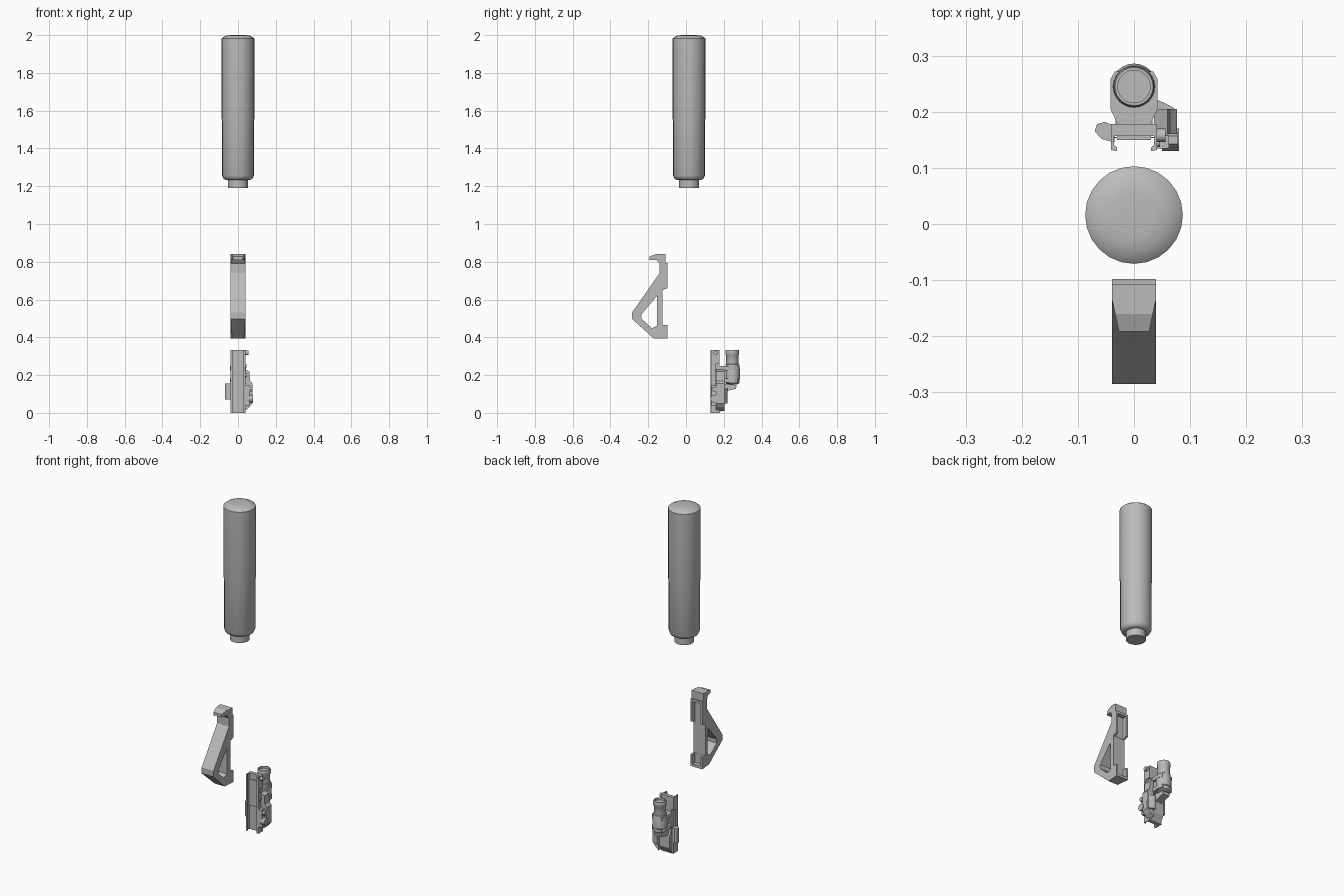
import bpy, bmesh, math
from mathutils import Vector, Matrix

cube = bpy.data.objects.get("Cube")
if cube:
    bpy.data.objects.remove(cube)

grey = bpy.data.materials.new("plain_grey")
grey.use_nodes = True
COLOR = (0.5, 0.5, 0.5, 1)
grey.diffuse_color = COLOR
grey.node_tree.nodes["Principled BSDF"].inputs["Base Color"].default_value = COLOR


def finish(name, bm, smooth=False):
    bmesh.ops.recalc_face_normals(bm, faces=bm.faces)
    mesh = bpy.data.meshes.new(name)
    bm.to_mesh(mesh)
    bm.free()
    mesh.materials.append(grey)
    ob = bpy.data.objects.new(name, mesh)
    bpy.context.collection.objects.link(ob)
    if smooth:
        bpy.ops.object.select_all(action='DESELECT')
        ob.select_set(True)
        bpy.context.view_layer.objects.active = ob
        bpy.ops.object.shade_smooth_by_angle(angle=math.radians(40))
    return ob


def prism(name, pts, lo, hi, axis):
    """Extrude a 2D outline along x (points y,z), y (points x,z) or z (points x,y)."""
    bm = bmesh.new()
    def place(p, d):
        c = list(p)
        c.insert(axis, d)
        return bm.verts.new(c)
    face = bm.faces.new([place(p, lo) for p in pts])
    new = bmesh.ops.extrude_face_region(bm, geom=[face])["geom"]
    offset = Vector((0, 0, 0))
    offset[axis] = hi - lo
    bmesh.ops.translate(bm, vec=offset, verts=[v for v in new if isinstance(v, bmesh.types.BMVert)])
    return finish(name, bm)


def box(name, x0, x1, y0, y1, z0, z1):
    return prism(name, [(x0, y0), (x1, y0), (x1, y1), (x0, y1)], z0, z1, 2)


def lathe(name, profile, x, y, sides):
    """Turn an (r, z) profile round a vertical axis, capped at both ends."""
    bm = bmesh.new()
    rings = [[bm.verts.new((x + r * math.cos(math.tau * i / sides),
                            y + r * math.sin(math.tau * i / sides), z))
              for i in range(sides)] for r, z in profile]
    for a, b in zip(rings, rings[1:]):
        for i in range(sides):
            j = (i + 1) % sides
            bm.faces.new((a[i], a[j], b[j], b[i]))
    bm.faces.new(rings[0])
    bm.faces.new(rings[-1])
    return finish(name, bm, True)


def cylinder_x(name, r, x0, x1, y, z, sides=16):
    bm = bmesh.new()
    m = Matrix.Translation(((x0 + x1) / 2, y, z)) @ Matrix.Rotation(math.pi / 2, 4, 'Y')
    bmesh.ops.create_cone(bm, cap_ends=True, segments=sides, radius1=r, radius2=r,
                          depth=x1 - x0, matrix=m)
    return finish(name, bm, True)


def cut(ob, cutter):
    mod = ob.modifiers.new("cut", 'BOOLEAN')
    mod.operation = 'DIFFERENCE'
    mod.solver = 'EXACT'
    mod.object = cutter
    cutter.hide_render = True
    cutter.hide_set(True)
    bpy.context.view_layer.update()
    mesh = bpy.data.meshes.new_from_object(ob.evaluated_get(bpy.context.evaluated_depsgraph_get()))
    ob.modifiers.clear()
    ob.data = mesh
    bpy.data.objects.remove(cutter)


# Long round canister with a stepped neck and domed top
lathe("canister", [(.053, 1.19), (.053, 1.232), (.066, 1.234), (.077, 1.24), (.084, 1.256),
                   (.084, 1.54), (.087, 1.56), (.087, 1.982), (.08, 1.988), (.062, 1.997),
                   (.038, 2.0)], 0, .016, 24)

# Angled foregrip: side outline, triangular window and rail channel
grip = prism("angled_grip", [
    (-.192, .81), (-.192, .828), (-.16, .84), (-.135, .84), (-.108, .84), (-.108, .794),
    (-.098, .794), (-.098, .66), (-.125, .65), (-.125, .466), (-.098, .466), (-.098, .395),
    (-.172, .395), (-.285, .497), (-.285, .532), (-.14, .74), (-.14, .79), (-.156, .81)],
    -.039, .039, 0)
for v in grip.data.vertices:
    if v.co.z > .8 and v.co.y < -.135:      # hook narrows to the front
        v.co.x *= 1 - .31 * (-.135 - v.co.y) / .057
    if v.co.z < .4 and v.co.y < -.15:       # toe narrows underneath
        v.co.x *= .8
cut(grip, prism("window_cutter", [(-.153, .62), (-.153, .462), (-.18, .448),
                                  (-.235, .498), (-.235, .522)], -.1, .1, 0))
cut(grip, box("upper_channel_cutter", -.028, .028, -.124, -.05, .64, .78))
cut(grip, box("lower_channel_cutter", -.028, .028, -.124, -.05, .41, .48))

# Rail clamp base: C-shaped section with claws, bevelled at the foot
def mirrored(half):
    return half + [(-x, y) for x, y in reversed(half)]

claws = mirrored([(.036, .157), (.036, .142), (.03, .136), (.03, .13), (.041, .132), (.041, .178)])
prism("rail_base_lower", claws, 0, .145, 2)
prism("rail_base_middle", mirrored([(.036, .153), (.036, .142), (.03, .136), (.03, .13),
                                    (.041, .132), (.041, .155)]), .145, .3, 2)
prism("rail_base_upper", claws, .26, .333, 2)
prism("base_heel", [(.157, .0), (.178, .0), (.203, .04), (.203, .11), (.185, .145), (.157, .145)],
      -.033, .033, 0)
box("spine", -.03, .03, .15, .178, .145, .3)

# Cradle pedestal joining the base to the tube
box("pedestal", -.028, .028, .165, .215, .165, .245)
for z0, z1 in ((.16, .182), (.225, .247)):
    prism("cradle_clamp", mirrored([(.028, .175), (.042, .205), (.042, .258), (.034, .272)]),
          z0, z1, 2)

# Sight tube with stepped rings
lathe("sight_tube", [(.026, .15), (.037, .157), (.037, .176), (.041, .18), (.041, .235),
                     (.037, .248), (.037, .255), (.033, .258), (.033, .305), (.036, .309),
                     (.036, .329), (.034, .334), (.029, .334), (.029, .322)], 0, .245, 24)

# Tail lever beneath the tube
prism("tail_lever", [(.19, .11), (.225, .118), (.265, .128), (.268, .145), (.235, .155),
                     (.19, .152)], -.022, .022, 0)

# Right-side thumb lever
prism("thumb_lever", [(-.035, .145), (-.058, .152), (-.07, .165), (-.066, .178),
                      (-.052, .182), (-.035, .175)], .07, .155, 2)

# Left-side switch housing, clamp arm and knob
housing = prism("switch_housing", [(.036, .01), (.06, .03), (.075, .05), (.077, .155),
                                   (.064, .17), (.06, .22), (.036, .23)], .16, .205, 1)
prism("housing_top", [(.036, .2), (.076, .2), (.07, .208), (.045, .22), (.036, .22)], .05, .13, 2)
box("clamp_arm", .036, .062, .135, .158, .04, .145)
cylinder_x("clamp_knob", .02, .05, .08, .15, .075)
cylinder_x("clamp_nut", .014, .05, .078, .15, .125, 6)
cylinder_x("adjuster_screw", .012, .036, .056, .158, .318, 12)
for z in (.2, .25):
    cylinder_x("side_screw", .009, .036, .046, .146, z, 12)
